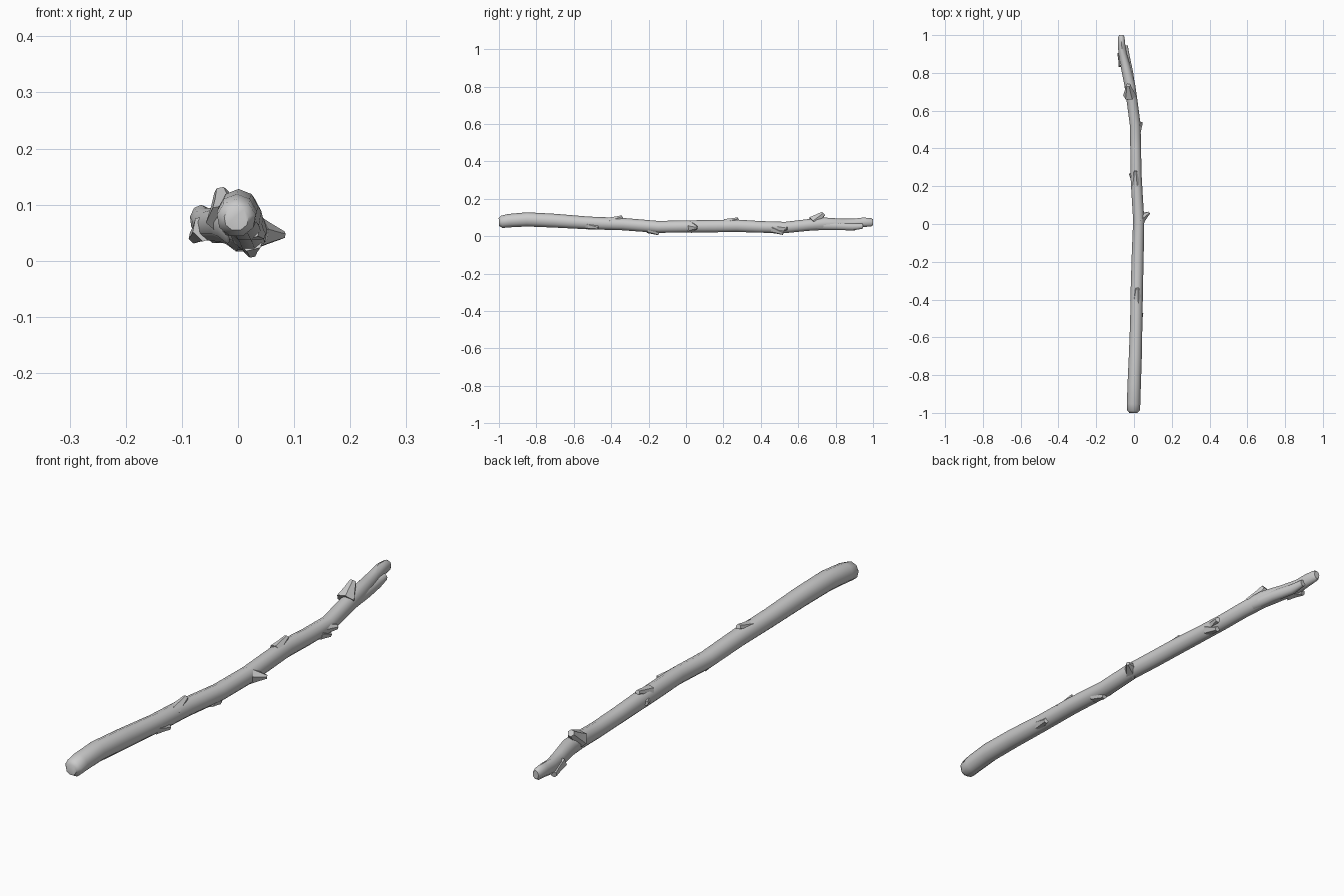
import bpy, bmesh, math
from mathutils import Vector

SIDES = 9


def tube(name, rings, sides=SIDES):
    """Loft rings of (x, y, z, half width, half height), facing along the path."""
    bm = bmesh.new()
    loops = []
    pts = [Vector(r[:3]) for r in rings]
    for i, (x, y, z, rw, rh) in enumerate(rings):
        d = (pts[min(i + 1, len(pts) - 1)] - pts[max(i - 1, 0)]).normalized()
        u = d.cross(Vector((0, 0, 1)))
        u = Vector((1, 0, 0)) if u.length < 0.05 else u.normalized()
        v = u.cross(d).normalized()
        loop = []
        for k in range(sides):
            a = 2 * math.pi * (k + 0.25) / sides
            loop.append(bm.verts.new(pts[i] + u * rw * math.cos(a) + v * rh * math.sin(a)))
        loops.append(loop)
    for a, b in zip(loops, loops[1:]):
        for k in range(sides):
            j = (k + 1) % sides
            bm.faces.new((a[k], a[j], b[j], b[k]))
    bm.faces.new(loops[0])
    bm.faces.new(loops[-1])
    bmesh.ops.recalc_face_normals(bm, faces=bm.faces)
    me = bpy.data.meshes.new(name)
    bm.to_mesh(me)
    bm.free()
    ob = bpy.data.objects.new(name, me)
    bpy.context.collection.objects.link(ob)
    bpy.ops.object.select_all(action='DESELECT')
    ob.select_set(True)
    bpy.context.view_layer.objects.active = ob
    bpy.ops.object.shade_smooth_by_angle(angle=math.radians(50))
    return ob


# main stick, forking into its thin tip
tube("main_stick", [
    (-0.003, -1.0, 0.075, 0.022, 0.022),
    (-0.003, -0.985, 0.076, 0.035, 0.034),
    (-0.002, -0.95, 0.082, 0.036, 0.037),
    (0.001, -0.85, 0.089, 0.036, 0.039),
    (0.007, -0.70, 0.082, 0.035, 0.038),
    (0.012, -0.52, 0.070, 0.033, 0.035),
    (0.015, -0.34, 0.064, 0.033, 0.034),
    (0.020, -0.15, 0.049, 0.032, 0.033),
    (0.025, 0.02, 0.052, 0.030, 0.033),
    (0.017, 0.15, 0.053, 0.030, 0.034),
    (0.010, 0.27, 0.055, 0.030, 0.034),
    (0.009, 0.40, 0.049, 0.029, 0.032),
    (0.006, 0.53, 0.046, 0.029, 0.031),
    (-0.010, 0.65, 0.059, 0.029, 0.032),
    (-0.023, 0.74, 0.066, 0.029, 0.034),
    (-0.044, 0.83, 0.064, 0.026, 0.030),
    (-0.060, 0.90, 0.066, 0.022, 0.028),
    (-0.066, 0.95, 0.074, 0.020, 0.026),
    (-0.067, 0.99, 0.074, 0.017, 0.023),
    (-0.067, 1.0, 0.074, 0.012, 0.016),
])

# lower fork lying beside the tip
tube("lower_fork", [
    (-0.012, 0.70, 0.058, 0.022, 0.026),
    (-0.024, 0.80, 0.054, 0.020, 0.022),
    (-0.040, 0.89, 0.050, 0.017, 0.020),
    (-0.044, 0.945, 0.054, 0.011, 0.014),
])


# broken twig stubs: base on the stick, leaning towards the tip
def stub(name, base, tip, r0, r1):
    b, t = Vector(base), Vector(tip)
    m = b.lerp(t, 0.55)
    tube(name, [(*b, r0, r0), (*m, (r0 + r1) * 0.45, (r0 + r1) * 0.45), (*t, r1, r1)], 6)


stubs = [
    ("top_twig", (-0.022, 0.68, 0.075), (-0.030, 0.735, 0.122), 0.036, 0.013),
    ("side_knob", (0.028, 0.025, 0.050), (0.081, 0.060, 0.046), 0.034, 0.007),
    ("rear_top_knob", (0.016, -0.41, 0.075), (0.018, -0.34, 0.103), 0.027, 0.010),
    ("middle_under_knob", (0.022, -0.20, 0.040), (0.024, -0.145, 0.014), 0.026, 0.010),
    ("middle_top_knob", (0.010, 0.21, 0.070), (0.008, 0.28, 0.093), 0.024, 0.009),
    ("left_knob", (0.005, 0.23, 0.055), (-0.020, 0.27, 0.055), 0.022, 0.009),
    ("right_knob", (0.012, 0.48, 0.048), (0.038, 0.54, 0.042), 0.024, 0.010),
    ("under_knob", (0.015, 0.46, 0.040), (0.022, 0.52, 0.016), 0.024, 0.010),
    ("lower_side_knob", (0.020, -0.53, 0.060), (0.040, -0.47, 0.046), 0.024, 0.010),
    ("tip_knob", (-0.058, 0.84, 0.058), (-0.077, 0.905, 0.042), 0.025, 0.012),
]
for s in stubs:
    stub(*s)
